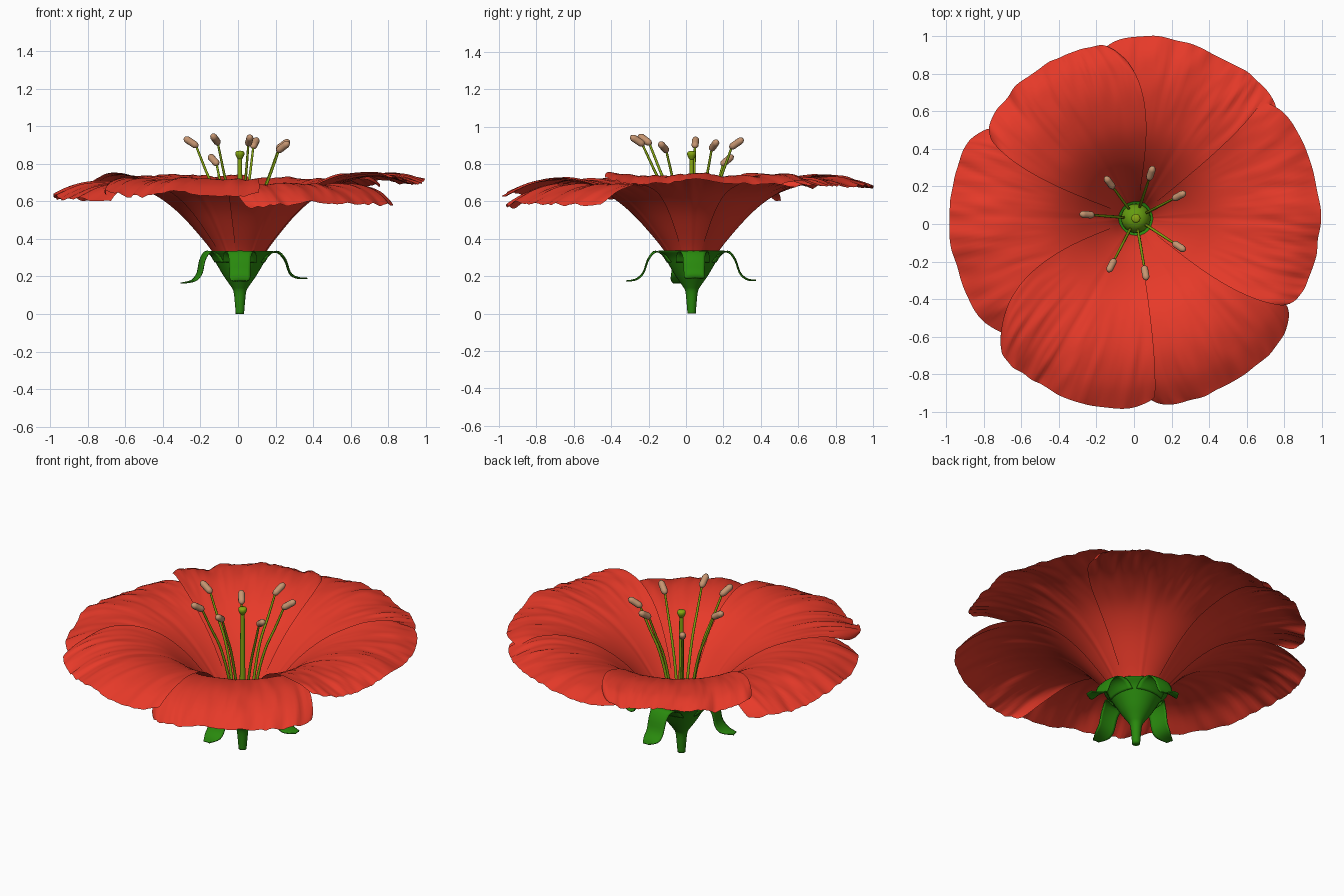
import bpy, bmesh, math, random
from mathutils import Vector, noise

if "Cube" in bpy.data.objects:
    bpy.data.objects.remove(bpy.data.objects["Cube"])

random.seed(4)
CX, CY = 0.01, 0.03


def mat(name, col):
    m = bpy.data.materials.new(name)
    m.diffuse_color = (*col, 1)
    m.use_nodes = True
    m.node_tree.nodes["Principled BSDF"].inputs["Base Color"].default_value = m.diffuse_color
    return m


RED = mat("petal red", (0.80, 0.042, 0.022))
GREEN = mat("sepal green", (0.022, 0.25, 0.004))
LIME = mat("filament yellow green", (0.24, 0.39, 0.006))
LEAF = mat("ovary green", (0.13, 0.33, 0.005))
TAN = mat("anther tan", (0.56, 0.30, 0.165))


def spline(pts, t):
    """Catmull-Rom point at t (0..1) along a list of points."""
    n = len(pts) - 1
    i = min(int(t * n), n - 1)
    f = t * n - i
    p = [Vector(pts[max(0, min(n, i + k))]) for k in (-1, 0, 1, 2)]
    return 0.5 * (2 * p[1] + (p[2] - p[0]) * f
                  + (2 * p[0] - 5 * p[1] + 4 * p[2] - p[3]) * f * f
                  + (3 * p[1] - p[0] - 3 * p[2] + p[3]) * f ** 3)


def add_grid(name, func, nu, nv, material, closed=False):
    """Mesh from a function of (u, v), both 0..1; closed joins the u ends."""
    bm = bmesh.new()
    cols = nu if closed else nu + 1
    vs = [[bm.verts.new(func(i / nu, j / nv)) for i in range(cols)] for j in range(nv + 1)]
    for j in range(nv):
        for i in range(nu):
            k = (i + 1) % cols
            bm.faces.new((vs[j][i], vs[j][k], vs[j + 1][k], vs[j + 1][i]))
    if closed:
        bm.faces.new(vs[0][::-1])
        bm.faces.new(vs[-1])
    for f in bm.faces:
        f.smooth = True
    me = bpy.data.meshes.new(name)
    bm.to_mesh(me)
    bm.free()
    me.materials.append(material)
    ob = bpy.data.objects.new(name, me)
    bpy.context.collection.objects.link(ob)
    return ob


def lathe(name, profile, material, steps=24, n=32):
    def f(u, v):
        r, z = spline(profile, v)
        a = u * math.tau
        return (CX + r * math.cos(a), CY + r * math.sin(a), z)
    return add_grid(name, f, n, steps, material, True)


def tube(name, path, radii, material, steps=16, n=10):
    """Round tube along a spline path, radii given along the length."""
    def f(u, v):
        p = spline(path, v)
        d = (spline(path, min(1, v + .01)) - spline(path, max(0, v - .01))).normalized()
        s = d.cross(Vector((0.31, 0.95, 0.05))).normalized()
        r = max(0.0005, spline([(x, 0) for x in radii], v).x)
        a = u * math.tau
        return p + r * (s * math.cos(a) + d.cross(s) * math.sin(a))
    return add_grid(name, f, n, steps, material, True)


# Petals: six flared sheets, every second one lying on top of its neighbours
FLARE = [(.06, .17), (.13, .31), (.22, .43), (.33, .55), (.45, .64),
         (.58, .69), (.72, .71), (.86, .69), (.98, .635)]
PETALS = [  # angle, outer half angles (clockwise, counter-clockwise), tip lift, length
    (0, 30, 43, .055, 1.0), (60, 24, 41, .055, .995), (120, 24, 31, .04, .965),
    (180, 31, 42, -.01, 1.01), (240, 18, 36, -.01, 1.045), (300, 27, 29, -.045, 1.03)]


def petal(i, ang, ha, hb, lift, length):
    upper = i % 2 == 0
    ph = random.uniform(0, 6)

    def f(u, v):
        u = 2 * u - 1
        r, z = spline(FLARE, v)
        out = max(0, (r - .42) / .56)
        half = 39 + ((hb if u > 0 else ha) - 39) * v ** 3
        a = math.radians(ang + u * half)
        nz = noise.noise(Vector((u * 5, v * 1.5, i * 7.3)))
        fine = noise.noise(Vector((u * 14 + v * 3, v * 6, i * 3.1 + 50)))
        r *= 1 + (length - 1) * out - .065 * abs(u) ** 8 * out + .012 * nz * out ** 2
        z += lift * out ** 2 + (.010 if upper else -.008) * min(1, v * 3)
        z += out * (.008 * math.sin(6 * u + ph) + .018 * nz + .012 * fine)
        z += .004 * min(1, abs(u) * 8) * (1 - out * .5)   # midrib crease
        z += out * abs(u) ** 4 * (.008 if upper else -.018)
        return (CX + r * math.cos(a), CY + r * math.sin(a), z)
    add_grid(f"petal_{i + 1}", f, 64, 52, RED)


for i, p in enumerate(PETALS):
    petal(i, *p)

# Stem and calyx cup
lathe("stem_and_calyx", [(.022, 0), (.027, .06), (.034, .12), (.05, .15), (.085, .2),
                         (.115, .25), (.145, .3), (.178, .333), (.16, .326), (.1, .24)], GREEN, 36)

# Four sepals curling out and down from the cup rim
SEPALS = [(3, [(.13, .275), (.16, .318), (.205, .333), (.245, .29), (.27, .22), (.31, .195), (.36, .19)]),
          (90, [(.13, .275), (.16, .318), (.2, .333), (.235, .29), (.26, .22), (.3, .185), (.345, .18)]),
          (194, [(.13, .275), (.155, .318), (.185, .333), (.21, .29), (.225, .22), (.26, .18), (.32, .165)]),
          (270, [(.13, .275), (.16, .318), (.2, .333), (.235, .29), (.26, .22), (.3, .185), (.35, .175)])]
for i, (ang, prof) in enumerate(SEPALS):
    def sepal(u, v):
        r, z = spline(prof, v)
        w = (u - .5) * 2 * spline([(.09, 0), (.085, 0), (.062, 0), (.056, 0), (.052, 0), (.02, 0)], v).x
        a = math.radians(ang)
        r -= 2.5 * w * w * (1 - v)
        z -= 2.5 * w * w * v
        return (CX + r * math.cos(a) - w * math.sin(a),
                CY + r * math.sin(a) + w * math.cos(a), z)
    ob = add_grid(f"sepal_{i + 1}", sepal, 8, 20, GREEN)
    sol = ob.modifiers.new("thickness", 'SOLIDIFY')
    sol.thickness, sol.offset = .006, 0

# Ovary, style and stigma in the middle
lathe("ovary", [(.03, .18), (.06, .2), (.077, .24), (.073, .29), (.045, .325), (.001, .34)], LEAF)
lathe("style", [(.018, .32), (.015, .5), (.013, .7), (.012, .84)], LIME, 12, 12)
lathe("stigma", [(.012, .825), (.02, .84), (.024, .853), (.02, .866), (.001, .87)], LIME, 12, 16)

# Seven stamens: curved filament with a tilted anther
ANTHERS = [(-.25, .05, .915), (-.13, .22, .82), (.09, .27, .91), (.24, .15, .9),
           (.24, -.12, .89), (.06, -.26, .925), (-.12, -.22, .93)]
for i, (x, y, z) in enumerate(ANTHERS):
    base = Vector((CX, CY, 0))
    out = Vector((x, y, 0)) - base
    top = Vector((x, y, z))
    d = out.normalized()
    path = [base + d * .06 + Vector((0, 0, .22)), base + d * .08 + Vector((0, 0, .42)),
            base + out * .48 + Vector((0, 0, z - .29)), base + out * .7 + Vector((0, 0, z - .15)),
            top - d * .025 - Vector((0, 0, .015))]
    tube(f"filament_{i + 1}", path, [.009, .008, .0075, .007, .006], LIME)
    tilt = (d + Vector((0, 0, .65))).normalized()
    ends = [top + tilt * (k * .044) for k in (-1, -.5, 0, .5, 1)]
    tube(f"anther_{i + 1}", ends, [.008, .018, .019, .019, .019, .018, .008], TAN, 14, 12)
